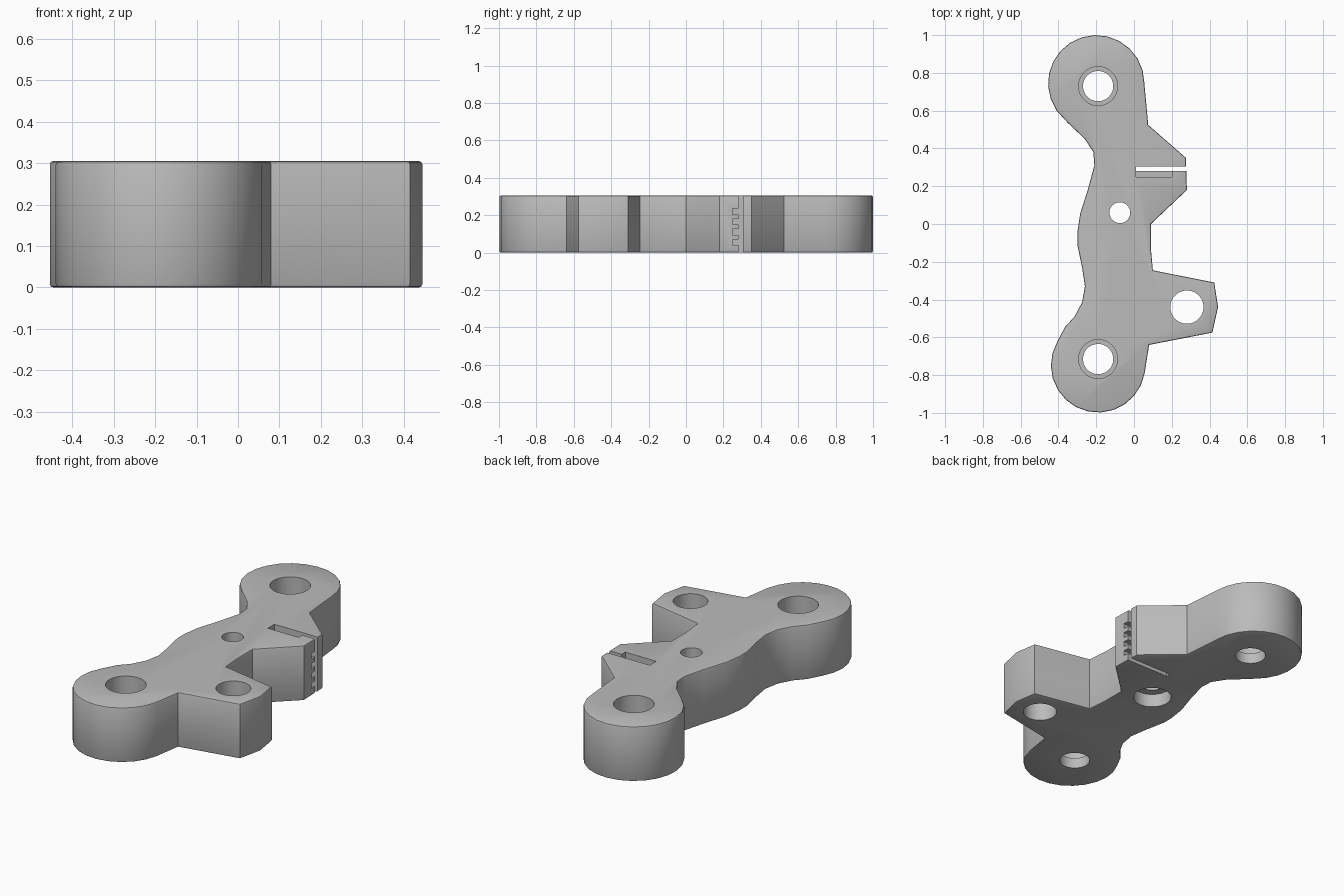
import bpy
import bmesh
from math import radians, sin, cos
from mathutils import Matrix

HEIGHT = 0.305

default = bpy.data.objects.get("Cube")
if default:
    bpy.data.objects.remove(default, do_unlink=True)

# Single grey plastic
grey = bpy.data.materials.new("grey_plastic")
grey.use_nodes = True
colour = (0.5, 0.5, 0.5, 1)
grey.diffuse_color = colour
grey.node_tree.nodes["Principled BSDF"].inputs["Base Color"].default_value = colour


def arc(cx, cy, radius, start, end, steps):
    """Points along an arc, angles in degrees."""
    angles = [radians(start + (end - start) * i / steps) for i in range(steps + 1)]
    return [(cx + radius * cos(a), cy + radius * sin(a)) for a in angles]


def add_object(name, bm):
    bmesh.ops.recalc_face_normals(bm, faces=bm.faces[:])
    mesh = bpy.data.meshes.new(name)
    bm.to_mesh(mesh)
    bm.free()
    mesh.materials.append(grey)
    obj = bpy.data.objects.new(name, mesh)
    bpy.context.collection.objects.link(obj)
    return obj


def extrude_outline(name, points, height, rounding):
    """Solid plate with softened top and bottom rims."""
    bm = bmesh.new()
    base = bm.faces.new([bm.verts.new((x, y, 0)) for x, y in points])
    extruded = bmesh.ops.extrude_face_region(bm, geom=[base], use_keep_orig=True)
    top_verts = [g for g in extruded["geom"] if isinstance(g, bmesh.types.BMVert)]
    bmesh.ops.translate(bm, verts=top_verts, vec=(0, 0, height))
    bmesh.ops.recalc_face_normals(bm, faces=bm.faces[:])
    rims = [e for e in bm.edges if abs(e.verts[0].co.z - e.verts[1].co.z) < height / 2]
    bmesh.ops.bevel(bm, geom=rims, offset=rounding, segments=2, profile=0.5,
                    affect='EDGES')
    return add_object(name, bm)


def cut(target, cutter):
    cutter.hide_render = True
    modifier = target.modifiers.new("cut", 'BOOLEAN')
    modifier.operation = 'DIFFERENCE'
    modifier.solver = 'EXACT'
    modifier.object = cutter
    bpy.context.view_layer.objects.active = target
    bpy.ops.object.modifier_apply(modifier=modifier.name)
    bpy.data.objects.remove(cutter, do_unlink=True)


def cut_bore(target, x, y, radius, low, high):
    bm = bmesh.new()
    bmesh.ops.create_cone(bm, cap_ends=True, segments=48, radius1=radius,
                          radius2=radius, depth=high - low,
                          matrix=Matrix.Translation((x, y, (low + high) / 2)))
    cut(target, add_object("bore_cutter", bm))


def cut_box(target, low, high):
    size = [b - a for a, b in zip(low, high)]
    middle = [(a + b) / 2 for a, b in zip(low, high)]
    bm = bmesh.new()
    bmesh.ops.create_cube(bm, size=1, matrix=Matrix.Translation(middle)
                          @ Matrix.Diagonal((*size, 1)))
    cut(target, add_object("box_cutter", bm))


# Plate outline: two round ends, wavy back, belt clamp and side lug
back_lobe = arc(-0.2, 0.745, 0.255, 0, 215, 14)
wavy_side = [(-0.35, 0.535), (-0.26, 0.45), (-0.215, 0.38), (-0.21, 0.31),
             (-0.245, 0.18), (-0.285, 0.055), (-0.3, -0.045), (-0.3, -0.11),
             (-0.275, -0.23), (-0.26, -0.33), (-0.275, -0.415),
             (-0.315, -0.49), (-0.365, -0.545)]
front_lobe = arc(-0.19, -0.748, 0.25, 150, 350, 13)
side_lug = [(0.08, -0.64), (0.415, -0.575), (0.445, -0.44), (0.425, -0.31),
            (0.1, -0.245), (0.09, -0.135)]
belt_clamp = [(0.09, 0), (0.28, 0.18), (0.275, 0.35), (0.075, 0.525)]
plate = extrude_outline("bracket_plate",
                        back_lobe + wavy_side + front_lobe + side_lug + belt_clamp,
                        HEIGHT, 0.008)

# Stepped screw holes in the round ends, wide above a thin floor
for y in (0.73, -0.715):
    cut_bore(plate, -0.19, y, 0.08, -0.1, 0.5)
    cut_bore(plate, -0.19, y, 0.103, 0.06, 0.5)

# Centre hole, wide underneath
cut_bore(plate, -0.075, 0.06, 0.055, -0.1, 0.5)
cut_bore(plate, -0.075, 0.06, 0.1, -0.1, 0.075)

# Plain hole in the side lug
cut_bore(plate, 0.28, -0.44, 0.088, -0.1, 0.5)

# Belt slot with tooth grooves and an open pocket on top
cut_box(plate, (0.01, 0.28, -0.1), (0.4, 0.305, 0.5))
for i in range(4):
    z = 0.04 + i * 0.055
    cut_box(plate, (0.01, 0.248, z), (0.4, 0.29, z + 0.03))
cut_box(plate, (0.01, 0.248, 0.265), (0.2, 0.29, 0.5))

# Smooth curved walls, crisp corners
bpy.ops.object.select_all(action='DESELECT')
plate.select_set(True)
bpy.context.view_layer.objects.active = plate
bpy.ops.object.shade_smooth_by_angle(angle=radians(30))
